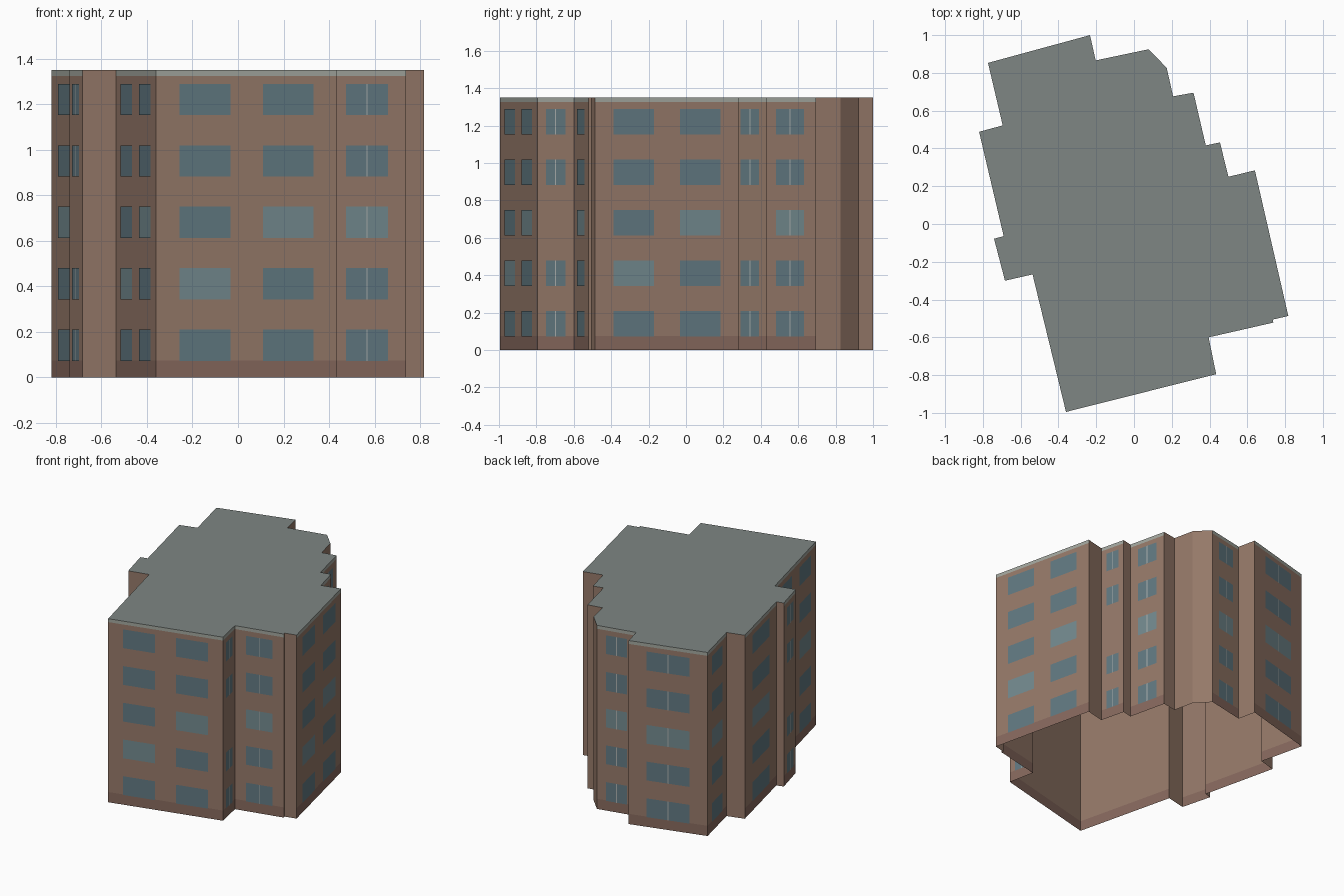
import bpy
import bmesh
from mathutils import Vector

if "Cube" in bpy.data.objects:
    bpy.data.objects.remove(bpy.data.objects["Cube"])

H, BASE, TRIM = 1.35, 0.075, 1.325     # roof height, plinth top, trim bottom
FLOORS, PITCH, SILL, WIN_H = 5, 0.27, 0.072, 0.138

# Footprint, counter-clockwise: x, y, windows on the wall starting at that corner
# 0 = blank wall, 1 = one split window, 2 = two wide windows
PLAN = [
    (-0.36, -0.995, 2), (0.435, -0.795, 1), (0.395, -0.60, 1), (0.738, -0.522, 0),
    (0.734, -0.506, 0), (0.817, -0.487, 2), (0.64, 0.284, 0), (0.50, 0.25, 1),
    (0.455, 0.432, 0), (0.38, 0.416, 1), (0.315, 0.695, 0), (0.207, 0.676, 0),
    (0.173, 0.827, 0), (0.077, 0.925, 1), (-0.203, 0.866, 0), (-0.233, 1.0, 1),
    (-0.773, 0.853, 1), (-0.695, 0.522, 0), (-0.82, 0.488, 1), (-0.69, -0.064, 0),
    (-0.741, -0.078, 1), (-0.683, -0.30, 0), (-0.537, -0.267, 2),
]

COLORS = {
    "walls": (0.30, 0.19, 0.14, 1),
    "plinth": (0.24, 0.14, 0.11, 1),
    "roof_trim": (0.36, 0.38, 0.34, 1),
    "roof": (0.21, 0.24, 0.23, 1),
    "windows": (0.12, 0.19, 0.22, 1),
    "pale_windows": (0.17, 0.25, 0.27, 1),
    "mullions": (0.40, 0.43, 0.42, 1),
}
parts = {name: bmesh.new() for name in COLORS}


def panel(part, a, b, t0, t1, z0, z1, out=0.0):
    """Upright panel on wall a-b between fractions t0 and t1."""
    d = b - a
    n = Vector((d.y, -d.x)).normalized() * out
    p, q = a + d * t0 + n, a + d * t1 + n
    bm = parts[part]
    bm.faces.new([bm.verts.new((v.x, v.y, z))
                  for v, z in ((p, z0), (q, z0), (q, z1), (p, z1))])


for i, (x, y, kind) in enumerate(PLAN):
    a = Vector((x, y))
    b = Vector(PLAN[(i + 1) % len(PLAN)][:2])
    length = (b - a).length

    # Blank walls run full height without plinth or trim
    if kind == 0:
        panel("walls", a, b, 0, 1, 0, H)
        continue
    panel("plinth", a, b, 0, 1, 0, BASE)
    panel("walls", a, b, 0, 1, BASE, TRIM)
    panel("roof_trim", a, b, 0, 1, TRIM, H)

    # Window columns, repeated for every floor
    for f in range(FLOORS):
        z0 = SILL + f * PITCH
        z1 = z0 + WIN_H
        if kind == 2:
            for col, (t0, t1) in enumerate(((0.13, 0.41), (0.59, 0.87))):
                pale = (f, col) in ((1, 0), (2, 1))
                panel("pale_windows" if pale else "windows", a, b, t0, t1, z0, z1, 0.002)
        elif not (f == 2 and length < 0.25):
            panel("pale_windows" if f == 2 else "windows", a, b, 0.23, 0.77, z0, z1, 0.002)
            half = 0.003 / length
            panel("mullions", a, b, 0.5 - half, 0.5 + half, z0, z1, 0.003)

# Flat roof; the underside of the building stays open
bm = parts["roof"]
bm.faces.new([bm.verts.new((x, y, H)) for x, y, _ in PLAN])

# Turn each part into an object
for name, bm in parts.items():
    bmesh.ops.remove_doubles(bm, verts=bm.verts, dist=0.0001)
    mesh = bpy.data.meshes.new(name)
    bm.to_mesh(mesh)
    bm.free()
    mat = bpy.data.materials.new(name)
    mat.diffuse_color = COLORS[name]
    mat.use_nodes = True
    mat.node_tree.nodes["Principled BSDF"].inputs["Base Color"].default_value = mat.diffuse_color
    mesh.materials.append(mat)
    bpy.context.collection.objects.link(bpy.data.objects.new(name, mesh))
